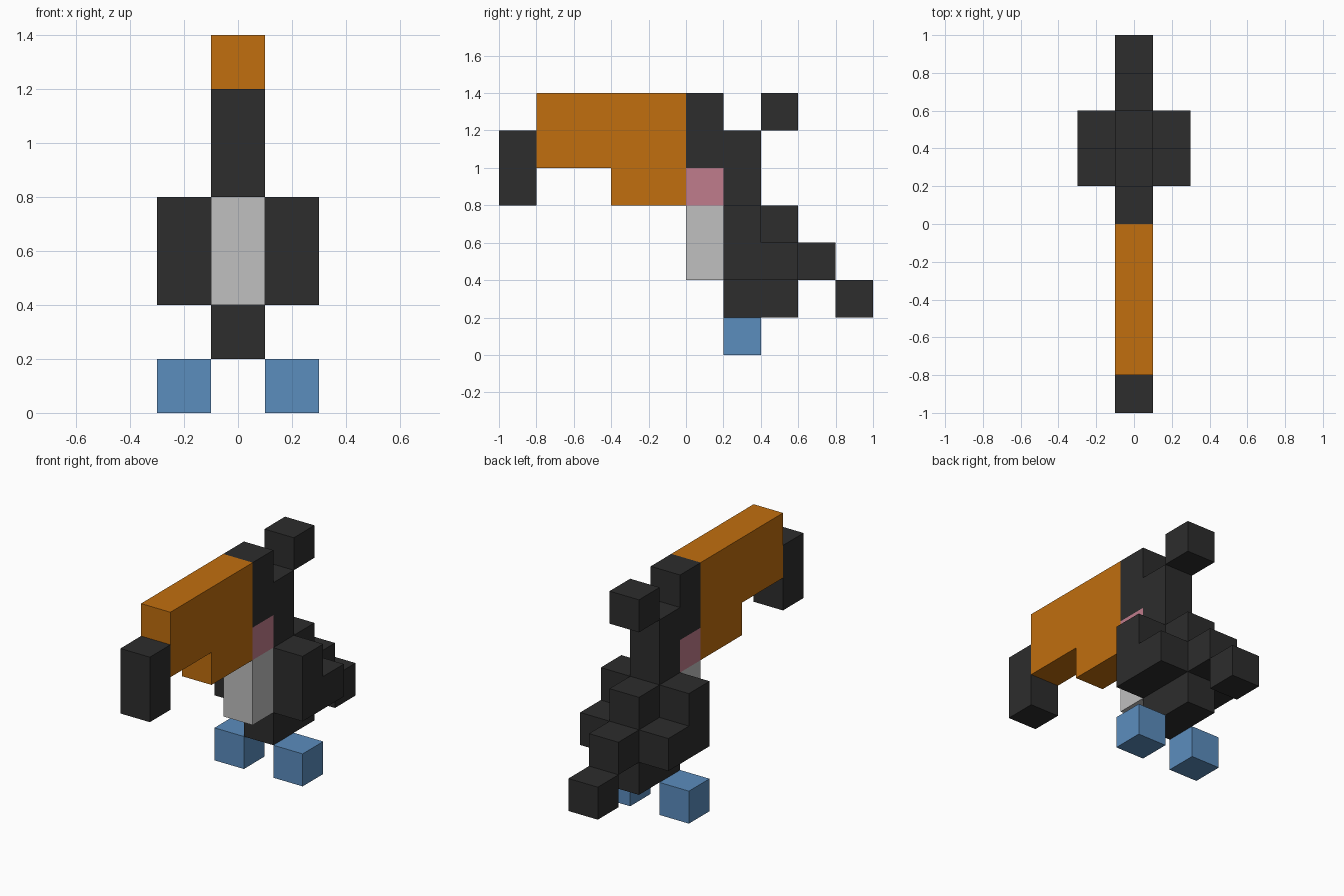
import bpy
import bmesh

cube = bpy.data.objects.get("Cube")
if cube:
    bpy.data.objects.remove(cube, do_unlink=True)

U = 0.2  # size of one block


def make_material(name, rgb):
    m = bpy.data.materials.new(name)
    m.use_nodes = True
    m.diffuse_color = (*rgb, 1)
    m.node_tree.nodes["Principled BSDF"].inputs["Base Color"].default_value = (*rgb, 1)
    return m


black = make_material("black feathers", (0.026, 0.026, 0.026))
orange = make_material("orange beak", (0.533, 0.156, 0.0045))
white = make_material("pale grey chest", (0.523, 0.523, 0.523))
pink = make_material("pink cheek", (0.527, 0.202, 0.262))
blue = make_material("blue feet", (0.105, 0.266, 0.515))


def extrude_profile(name, profile, mat, column=0):
    """Extrude a (y, z) outline, in blocks, across one block column in x."""
    bm = bmesh.new()
    x0 = (column - 0.5) * U
    face = bm.faces.new([bm.verts.new((x0, y * U, z * U)) for y, z in profile])
    new = bmesh.ops.extrude_face_region(bm, geom=[face])["geom"]
    bmesh.ops.translate(bm, vec=(U, 0, 0),
                        verts=[v for v in new if isinstance(v, bmesh.types.BMVert)])
    bmesh.ops.recalc_face_normals(bm, faces=bm.faces)
    mesh = bpy.data.meshes.new(name)
    bm.to_mesh(mesh)
    bm.free()
    mesh.materials.append(mat)
    ob = bpy.data.objects.new(name, mesh)
    bpy.context.collection.objects.link(ob)
    return ob


def rect(y0, y1, z0, z1):
    return [(y0, z0), (y1, z0), (y1, z1), (y0, z1)]


# Beak and its dark tip
extrude_profile("beak", [(-4, 5), (-2, 5), (-2, 4), (0, 4), (0, 7), (-4, 7)], orange)
extrude_profile("beak_tip", rect(-5, -4, 4, 6), black)

# Head, neck and body in one stepped outline
extrude_profile("head_and_body", [(1, 1), (3, 1), (3, 4), (2, 4), (2, 6), (1, 6),
                                  (1, 7), (0, 7), (0, 5), (1, 5)], black)
extrude_profile("crest", rect(2, 3, 6, 7), black)
extrude_profile("cheek", rect(0, 1, 4, 5), pink)
extrude_profile("chest", rect(0, 1, 2, 4), white)

# Tail steps down behind the body
extrude_profile("tail_base", rect(3, 4, 2, 3), black)
extrude_profile("tail_tip", rect(4, 5, 1, 2), black)

# Wings and feet on both sides
for side, column in (("left", 1), ("right", -1)):
    extrude_profile(side + "_wing", [(1, 2), (3, 2), (3, 3), (2, 3), (2, 4), (1, 4)],
                    black, column)
    extrude_profile(side + "_foot", rect(1, 2, 0, 1), blue, column)
